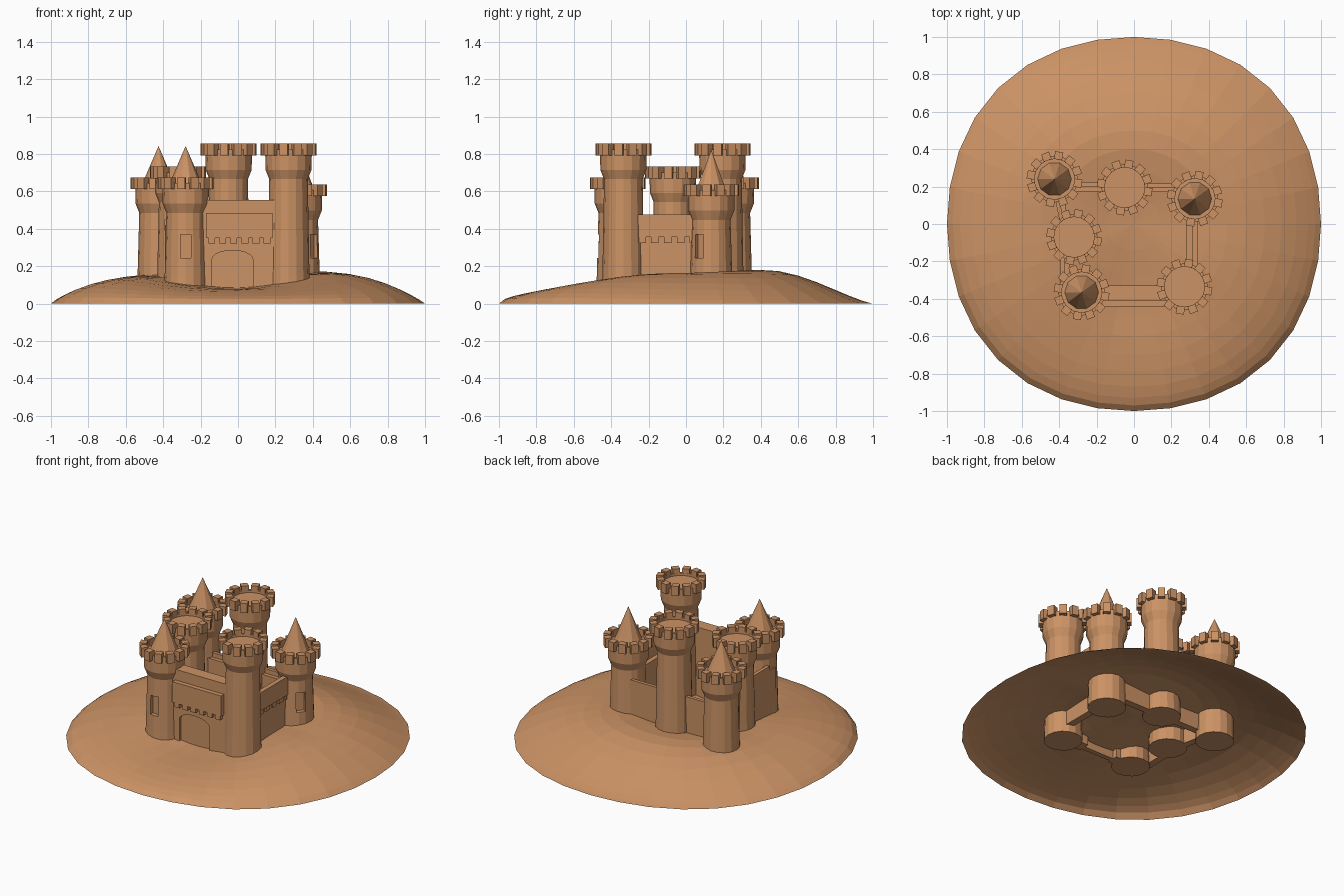
import bpy, bmesh, math
from mathutils import Matrix, Vector

if "Cube" in bpy.data.objects:
    bpy.data.objects.remove(bpy.data.objects["Cube"])

sand = bpy.data.materials.new("sand")
sand.diffuse_color = (0.60, 0.29, 0.13, 1)
sand.use_nodes = True
sand.node_tree.nodes["Principled BSDF"].inputs["Base Color"].default_value = sand.diffuse_color


def finish(name, bm):
    bmesh.ops.recalc_face_normals(bm, faces=bm.faces)
    me = bpy.data.meshes.new(name)
    bm.to_mesh(me)
    bm.free()
    me.materials.append(sand)
    ob = bpy.data.objects.new(name, me)
    bpy.context.collection.objects.link(ob)
    return ob


def box(bm, lo, hi, frame=Matrix()):
    lo, hi = Vector(lo), Vector(hi)
    m = frame @ Matrix.Translation((lo + hi) / 2) @ Matrix.Diagonal((*(hi - lo), 1))
    bmesh.ops.create_cube(bm, size=1, matrix=m)


def lathe(bm, x, y, profile, n):
    rings = []
    for r, z in profile:
        rings.append([bm.verts.new((x + r * math.cos(2 * math.pi * i / n),
                                    y + r * math.sin(2 * math.pi * i / n), z)) for i in range(n)])
    for a, b in zip(rings, rings[1:]):
        for i in range(n):
            j = (i + 1) % n
            bm.faces.new((a[i], a[j], b[j], b[i]))
    bm.faces.new(rings[0][::-1])
    bm.faces.new(rings[-1])


# Sand mound: open shell, ridge around the castle, gentle back and steep front rim
def mound_height(r, a):
    s, c = math.sin(a), math.cos(a)
    ridge = 0.155 + 0.024 * max(0, s) + 0.008 * c - 0.076 * max(0, -s) ** 3
    e = 0.86 + 0.39 * max(0, s) ** 2 - 0.28 * max(0, -s) + 0.04 * c
    crest = 0.5 - 0.08 * max(0, s)
    if r > crest:
        return ridge * math.sin(math.pi / 2 * min(1, (1 - r) / (1 - crest)) ** e)
    k = r / crest
    k = k * k * (3 - 2 * k)
    return 0.12 * (1 - k) + ridge * k


bm = bmesh.new()
N = 32
rings = []
for r in (1, 0.97, 0.93, 0.87, 0.79, 0.7, 0.6, 0.5, 0.4, 0.28, 0.14):
    ring = []
    for i in range(N):
        a = 2 * math.pi * i / N
        rr = r * (1 + 0.028 * math.sin(2 * a) ** 2)
        ring.append(bm.verts.new((rr * math.cos(a), rr * math.sin(a), mound_height(r, a))))
    rings.append(ring)
for p, q in zip(rings, rings[1:]):
    for i in range(N):
        j = (i + 1) % N
        bm.faces.new((p[i], p[j], q[j], q[i]))
centre = bm.verts.new((0, 0, 0.12))
for i in range(N):
    bm.faces.new((rings[-1][i], rings[-1][(i + 1) % N], centre))
finish("sand_mound", bm)


# Towers: shaft with flared head, battlements, optional cone roof and window
def tower(name, x, y, top, apex=None, window=None, base=0.0):
    bm = bmesh.new()
    lathe(bm, x, y, [(0.116, base), (0.112, 0.15), (0.103, top - 0.19), (0.123, top - 0.14),
                     (0.125, top - 0.03), (0.108, top - 0.03), (0.108, top - 0.045)], 16)
    shaft = finish(name + "_shaft", bm)
    if window is not None:
        bm = bmesh.new()
        frame = Matrix.Translation((x, y, 0)) @ Matrix.Rotation(window, 4, 'Z')
        box(bm, (0.08, -0.028, 0.245), (0.16, 0.028, 0.37), frame)
        cutter = finish(name + "_window_cutter", bm)
        cutter.hide_render = True
        mod = shaft.modifiers.new("window", 'BOOLEAN')
        mod.operation, mod.object = 'DIFFERENCE', cutter
        bpy.context.view_layer.objects.active = shaft
        bpy.ops.object.modifier_apply(modifier=mod.name)
        bpy.data.objects.remove(cutter)
    bm = bmesh.new()
    for i in range(12):
        frame = (Matrix.Translation((x, y, 0))
                 @ Matrix.Rotation(math.radians(30 * i + 20), 4, 'Z'))
        box(bm, (0.106, -0.022, top - 0.062), (0.148, 0.022, top), frame)
    finish(name + "_battlements", bm)
    if apex:
        bm = bmesh.new()
        lathe(bm, x, y, [(0.103, top - 0.075), (0.072, top), (0.001, apex)], 10)
        finish(name + "_roof", bm)


tower("front_left_tower", -0.28, -0.365, 0.675, 0.84, math.radians(-90), 0.04)
tower("front_right_tower", 0.27, -0.335, 0.855)
tower("back_right_tower", 0.325, 0.135, 0.637, 0.82, math.radians(-38))
tower("back_middle_tower", -0.05, 0.195, 0.855, base=0.05)
tower("back_left_tower", -0.425, 0.24, 0.675, 0.84)
tower("left_middle_tower", -0.32, -0.07, 0.732, base=0.05)


# Overhanging parapet with teeth below, on the outer (local -y) side
def parapet(bm, x0, x1, y0, y1, z0, z1, frame, teeth=5):
    box(bm, (x0, y0, z0), (x1, y1, z1), frame)
    step = (x1 - x0) / teeth
    for i in range(teeth):
        c = x0 + step * (i + 0.5)
        box(bm, (c - step * 0.3, y0 + 0.005, z0 - 0.03),
            (c + step * 0.3, y1, z0), frame)


# Curtain walls
def wall(name, p, q, top, toothed=False):
    d = Vector((q[0] - p[0], q[1] - p[1], 0))
    frame = (Matrix.Translation((p[0], p[1], 0))
             @ Matrix.Rotation(math.atan2(d.y, d.x), 4, 'Z'))
    bm = bmesh.new()
    box(bm, (0, -0.02, 0.05), (d.length, 0.025, top - 0.07 if toothed else top - 0.03), frame)
    if toothed:
        parapet(bm, 0.06, d.length - 0.06, -0.035, -0.005, top - 0.12, top, frame)
    else:
        box(bm, (0.06, -0.022, top - 0.06), (d.length - 0.06, 0.0, top), frame)
    finish(name, bm)


wall("right_wall", (0.305, -0.33), (0.305, 0.135), 0.475, True)
wall("back_right_wall", (0.32, 0.195), (-0.05, 0.195), 0.39)
wall("back_left_wall", (-0.05, 0.2), (-0.43, 0.2), 0.39)
wall("left_back_wall", (-0.42, 0.24), (-0.36, -0.065), 0.41)
wall("left_front_wall", (-0.37, -0.065), (-0.37, -0.37), 0.45)

# Gatehouse wall with an arched opening
bm = bmesh.new()
outline = [(-0.28, 0.04), (-0.14, 0.04)]
outline += [(-0.03 - 0.11 * math.cos(math.pi * i / 10),
             0.235 + 0.05 * math.sin(math.pi * i / 10)) for i in range(11)]
outline += [(0.08, 0.04), (0.26, 0.04), (0.26, 0.555), (-0.28, 0.555)]
face = bm.faces.new([bm.verts.new((x, -0.41, z)) for x, z in outline])
ext = bmesh.ops.extrude_face_region(bm, geom=[face])
bmesh.ops.translate(bm, vec=(0, 0.08, 0),
                    verts=[v for v in ext["geom"] if isinstance(v, bmesh.types.BMVert)])
finish("gate_wall", bm)

bm = bmesh.new()
parapet(bm, -0.17, 0.185, -0.44, -0.405, 0.35, 0.485, Matrix(), 6)
finish("gate_parapet", bm)

bm = bmesh.new()
box(bm, (-0.15, -0.392, 0.04), (0.09, -0.36, 0.30))
finish("gate_door", bm)
